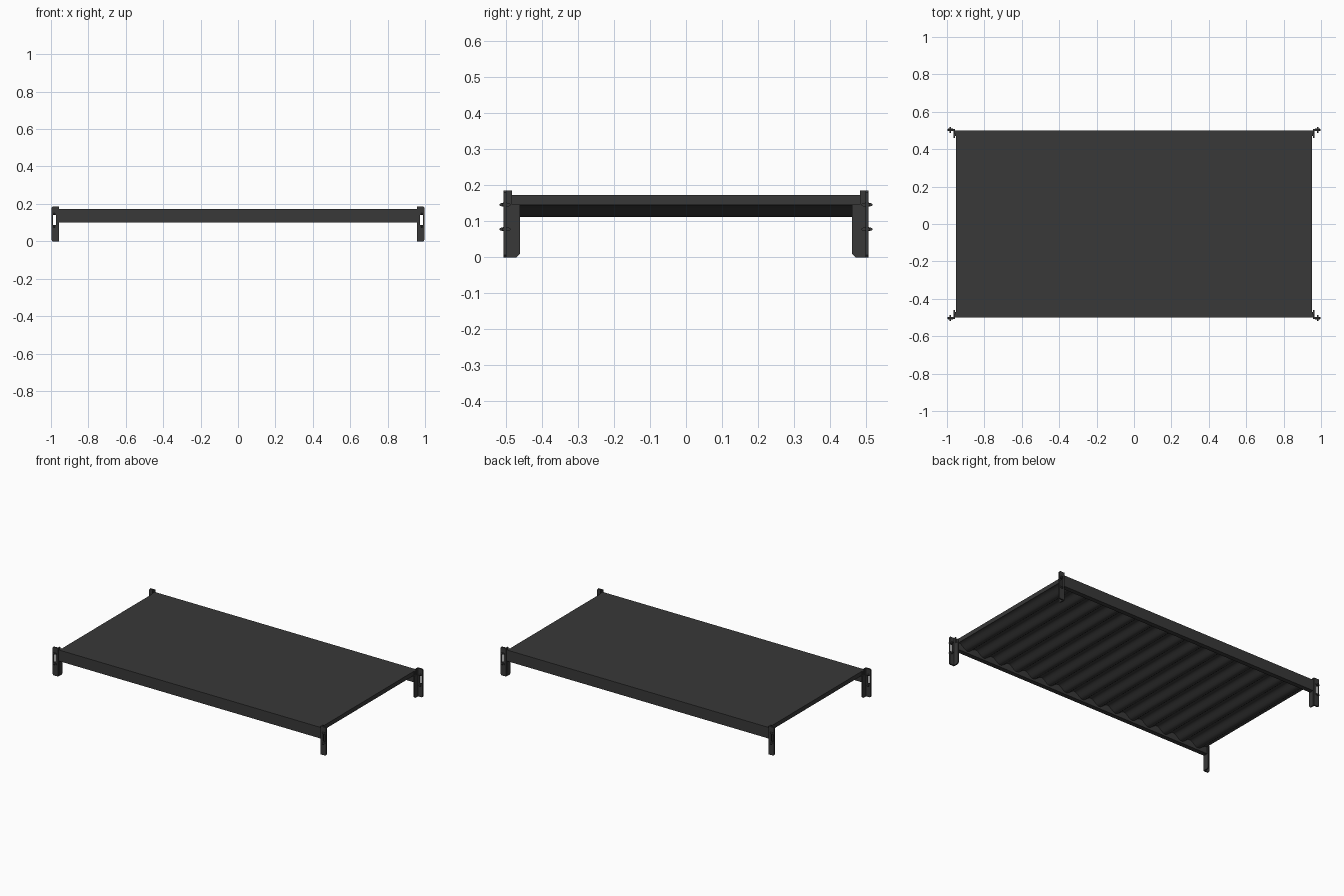
import bpy, bmesh, math

if "Cube" in bpy.data.objects:
    bpy.data.objects.remove(bpy.data.objects["Cube"])

# Dark painted steel
steel = bpy.data.materials.new("dark_steel")
steel.diffuse_color = (0.04, 0.04, 0.04, 1)
steel.use_nodes = True
steel.node_tree.nodes["Principled BSDF"].inputs["Base Color"].default_value = steel.diffuse_color

def finish(name, bm, mirror=(False, False), smooth=False):
    bmesh.ops.recalc_face_normals(bm, faces=bm.faces)
    me = bpy.data.meshes.new(name)
    bm.to_mesh(me)
    bm.free()
    me.materials.append(steel)
    ob = bpy.data.objects.new(name, me)
    bpy.context.collection.objects.link(ob)
    if any(mirror):
        m = ob.modifiers.new("Mirror", 'MIRROR')
        m.use_axis = (mirror[0], mirror[1], False)
        m.use_mirror_merge = False
    if smooth:
        bpy.context.view_layer.objects.active = ob
        ob.select_set(True)
        bpy.ops.object.shade_smooth_by_angle(angle=math.radians(40))
        ob.select_set(False)
    return ob

def prism(name, pts, axis, a, b, mirror=(False, False), smooth=False):
    """Extrude a closed profile along an axis from a to b."""
    def put(p, t):
        return {'x': (t, p[0], p[1]), 'y': (p[0], t, p[1]), 'z': (p[0], p[1], t)}[axis]
    bm = bmesh.new()
    lo = [bm.verts.new(put(p, a)) for p in pts]
    hi = [bm.verts.new(put(p, b)) for p in pts]
    bm.faces.new(lo)
    bm.faces.new(hi)
    for i in range(len(pts)):
        j = (i + 1) % len(pts)
        bm.faces.new((lo[i], lo[j], hi[j], hi[i]))
    return finish(name, bm, mirror, smooth)

def rect(x0, x1, y0, y1):
    return [(x0, y0), (x1, y0), (x1, y1), (x0, y1)]

BOTH = (True, True)

# Flat shelf deck
prism("deck_panel", rect(-0.953, 0.953, 0.145, 0.173), 'y', -0.472, 0.472)

# Corrugated underside, ribs running front to back
ribs, seg = 15, 12
wave = []
for i in range(ribs * seg + 1):
    x = -0.948 + 1.896 * i / (ribs * seg)
    wave.append((x, 0.129 + 0.0165 * math.cos(2 * math.pi * i / seg)))
prism("corrugated_underside", wave + [(0.948, 0.15), (-0.948, 0.15)], 'y', -0.472, 0.472, smooth=True)

# Long front and back beams
prism("long_beam", rect(0.47, 0.5, 0.1, 0.173), 'x', -0.957, 0.957, (False, True))

# End bracket: stepped side plate
side = [(0.461, 0.009), (0.47, 0), (0.5, 0), (0.5, 0.186), (0.483, 0.186),
        (0.483, 0.146), (0.461, 0.146)]
prism("bracket_side_plate", side, 'x', 0.956, 0.964, BOTH)

# End bracket: slotted face plate with a softened bend
plate = prism("bracket_face_plate",
              [(0.957, 0), (0.991, 0), (0.996, 0.006), (0.996, 0.18), (0.991, 0.186), (0.957, 0.186)],
              'y', 0.498, 0.507)
cutter = prism("slot_cutter", rect(0.974, 0.989, 0.088, 0.14), 'y', 0.45, 0.55)
cutter.hide_render = True
cutter.hide_viewport = True
cut = plate.modifiers.new("Slot", 'BOOLEAN')
cut.operation = 'DIFFERENCE'
cut.object = cutter
mir = plate.modifiers.new("Mirror", 'MIRROR')
mir.use_axis = (True, True, False)
mir.use_mirror_merge = False

# Locking hooks just above and below the slot
for label, z in (("upper", 0.146), ("lower", 0.078)):
    lens = [(0.502 + 0.016 * math.cos(k * math.pi / 6), z + 0.006 * math.sin(k * math.pi / 6))
            for k in range(12)]
    prism(label + "_hook", lens, 'x', 0.978, 0.986, BOTH, True)
    # Wide retaining head of the hook
    prism(label + "_hook_head", rect(0.969, 0.994, z - 0.004, z + 0.004), 'y', 0.506, 0.511, BOTH)
